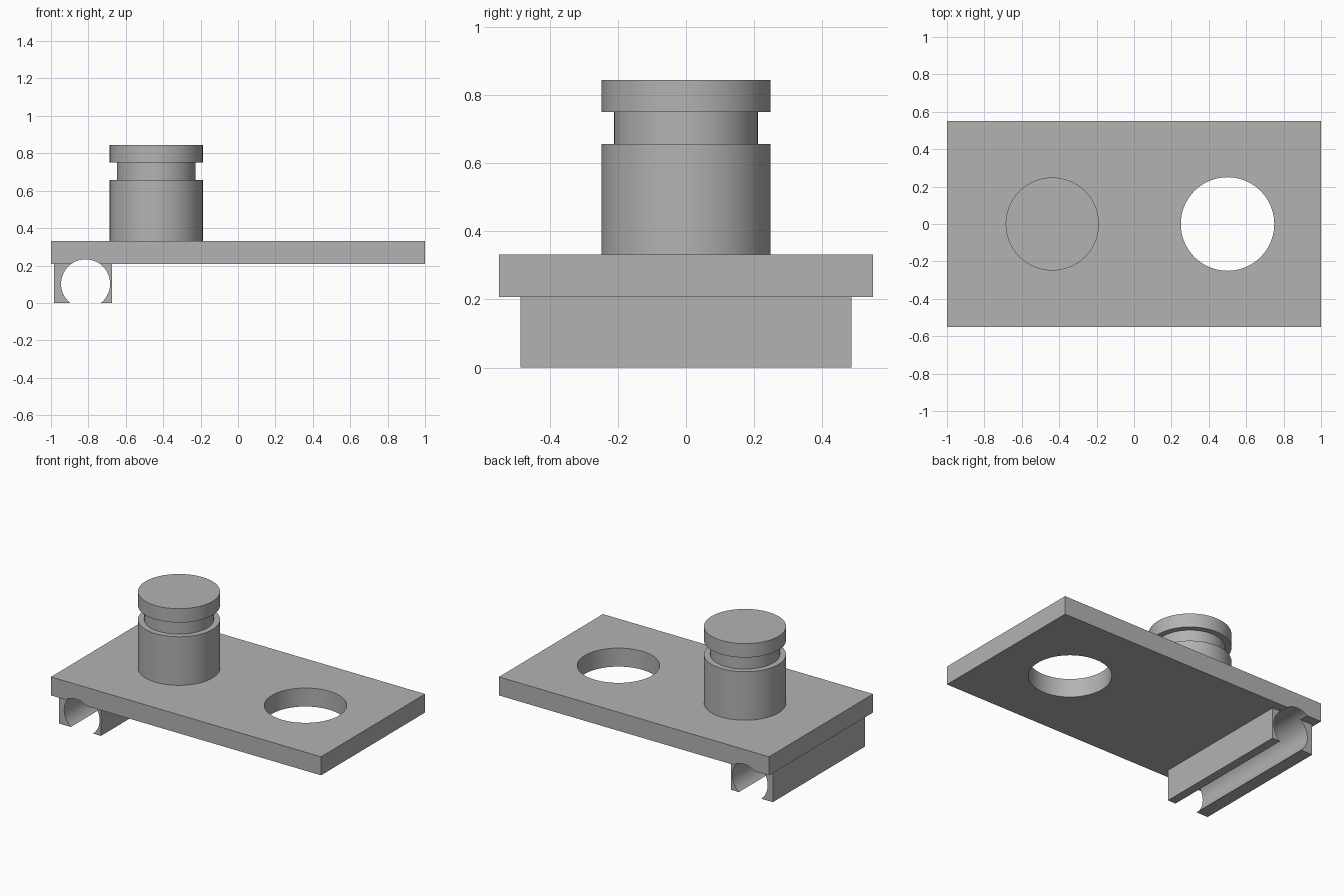
import bpy
import bmesh
import math

cube = bpy.data.objects.get("Cube")
if cube:
    bpy.data.objects.remove(cube, do_unlink=True)

grey = bpy.data.materials.new("plain grey")
grey.use_nodes = True
colour = (0.45, 0.45, 0.45, 1)
grey.diffuse_color = colour
grey.node_tree.nodes["Principled BSDF"].inputs["Base Color"].default_value = colour


def finish(obj):
    """Smooth the round faces and keep the edges crisp."""
    bpy.ops.object.select_all(action="DESELECT")
    obj.select_set(True)
    bpy.context.view_layer.objects.active = obj
    bpy.ops.object.shade_smooth_by_angle(angle=math.radians(30))


def box(name, x, y, z):
    """Box spanning the given (low, high) ranges."""
    bpy.ops.mesh.primitive_cube_add(size=1)
    obj = bpy.context.object
    obj.name = name
    spans = (x, y, z)
    obj.location = [(low + high) / 2 for low, high in spans]
    obj.scale = [high - low for low, high in spans]
    bpy.ops.object.transform_apply(location=True, rotation=True, scale=True)
    obj.data.materials.append(grey)
    return obj


def cut_round(targets, radius, location, rotation=(0, 0, 0)):
    """Cut a long cylinder out of each target."""
    bpy.ops.mesh.primitive_cylinder_add(
        vertices=96, radius=radius, depth=3, location=location, rotation=rotation)
    cutter = bpy.context.object
    cutter.hide_render = True
    for obj in targets:
        mod = obj.modifiers.new("Cut", "BOOLEAN")
        mod.operation = "DIFFERENCE"
        mod.solver = "EXACT"
        mod.object = cutter
        bpy.context.view_layer.objects.active = obj
        bpy.ops.object.modifier_apply(modifier=mod.name)
    bpy.data.objects.remove(cutter, do_unlink=True)


def lathe(name, profile, centre, sides=96):
    """Spin a (radius, height) profile about the vertical axis."""
    bm = bmesh.new()
    verts = [bm.verts.new((r, 0, z)) for r, z in profile]
    edges = [bm.edges.new(pair) for pair in zip(verts, verts[1:])]
    bmesh.ops.spin(bm, geom=verts + edges, axis=(0, 0, 1), cent=(0, 0, 0),
                   angle=math.tau, steps=sides)
    bmesh.ops.remove_doubles(bm, verts=bm.verts, dist=0.0001)
    bmesh.ops.recalc_face_normals(bm, faces=bm.faces)
    mesh = bpy.data.meshes.new(name)
    bm.to_mesh(mesh)
    bm.free()
    obj = bpy.data.objects.new(name, mesh)
    obj.location = centre
    bpy.context.collection.objects.link(obj)
    mesh.materials.append(grey)
    return obj


# Base plate and the clip block beneath its right end
top, under = 0.332, 0.208
plate = box("base_plate", (-1, 1), (-0.55, 0.55), (under, top))
clip = box("rail_clip", (-0.984, -0.674), (-0.487, 0.487), (0, under))

# Round hole through the plate
cut_round([plate], 0.25, (0.5, 0, 0.3))

# Open round channel through the clip, grooving the plate above it
cut_round([plate, clip], 0.131, (-0.815, 0, 0.102), (math.pi / 2, 0, 0))

# Grooved peg
peg = lathe("grooved_peg", [
    (0, top), (0.249, top), (0.249, 0.657), (0.211, 0.657),
    (0.211, 0.752), (0.249, 0.752), (0.249, 0.845), (0, 0.845),
], (-0.437, 0, 0))

for part in (plate, clip, peg):
    finish(part)
